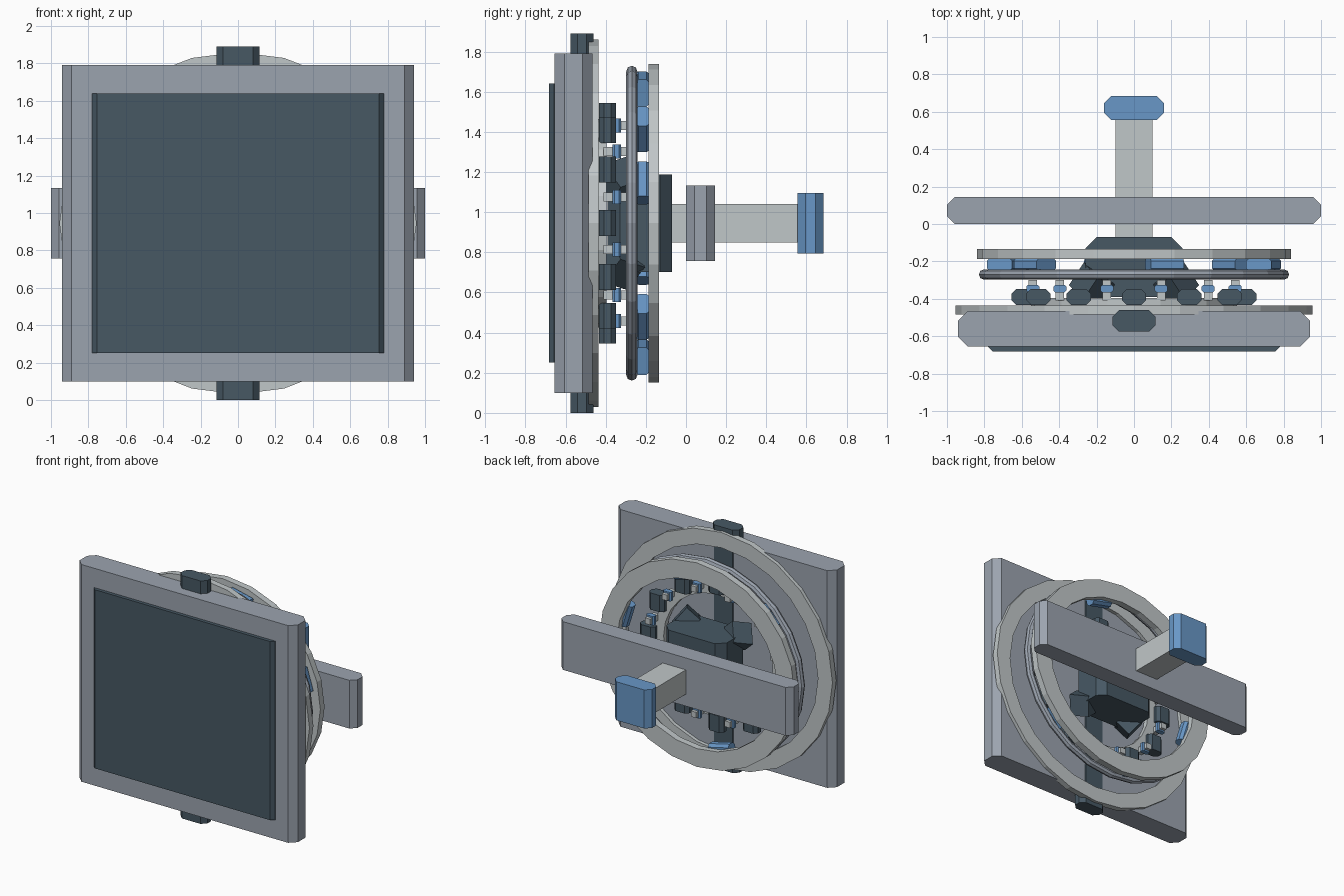
import bpy, bmesh, math
from mathutils import Matrix, Vector, Euler

if "Cube" in bpy.data.objects:
    bpy.data.objects.remove(bpy.data.objects["Cube"])

CZ = 0.945      # height of the common axis
SQ = 0.945      # rings are slightly squashed in height


def mat(name, rgb):
    m = bpy.data.materials.new(name)
    m.diffuse_color = (*rgb, 1)
    m.use_nodes = True
    m.node_tree.nodes["Principled BSDF"].inputs["Base Color"].default_value = m.diffuse_color
    return m


DARK = mat("dark slate", (0.063, 0.098, 0.127))
GRAY = mat("mid gray", (0.33, 0.37, 0.43))
LIGHT = mat("light gray", (0.53, 0.57, 0.58))
BLUE = mat("steel blue", (0.14, 0.31, 0.57))


def make(name, bm, material, matrix=None):
    if matrix is not None:
        bm.transform(matrix)
    bmesh.ops.recalc_face_normals(bm, faces=bm.faces)
    me = bpy.data.meshes.new(name)
    bm.to_mesh(me)
    bm.free()
    me.materials.append(material)
    ob = bpy.data.objects.new(name, me)
    bpy.context.collection.objects.link(ob)
    return ob


def block(name, size, loc, material, chamfer=0.0, rot=(0, 0, 0)):
    """Box whose four upright edges are chamfered."""
    hx, hy, hz = (s / 2 for s in size)
    c = chamfer
    if c:
        pts = [(hx, hy - c), (hx - c, hy), (c - hx, hy), (-hx, hy - c),
               (-hx, c - hy), (c - hx, -hy), (hx - c, -hy), (hx, c - hy)]
    else:
        pts = [(hx, hy), (-hx, hy), (-hx, -hy), (hx, -hy)]
    bm = bmesh.new()
    face = bm.faces.new([bm.verts.new((x, y, -hz)) for x, y in pts])
    ext = bmesh.ops.extrude_face_region(bm, geom=[face])
    top = [v for v in ext["geom"] if isinstance(v, bmesh.types.BMVert)]
    bmesh.ops.translate(bm, verts=top, vec=(0, 0, 2 * hz))
    m = Matrix.Translation(Vector(loc)) @ Euler(rot).to_matrix().to_4x4()
    return make(name, bm, material, m)


def ring(name, section, material, sides=24, squash=SQ):
    """Sweep a closed (radius, y) section around the y axis."""
    bm = bmesh.new()
    loops = []
    for i in range(sides):
        a = math.tau * i / sides
        loops.append([bm.verts.new((r * math.cos(a), y, CZ + r * math.sin(a) * squash))
                      for r, y in section])
    n = len(section)
    for i in range(sides):
        p, q = loops[i], loops[(i + 1) % sides]
        for j in range(n):
            k = (j + 1) % n
            bm.faces.new((p[j], p[k], q[k], q[j]))
    return make(name, bm, material)


def flat_section(r0, r1, y0, y1):
    return [(r0, y0), (r1, y0), (r1, y1), (r0, y1)]


# Front panel, screen and vertical mounting bar
block("panel", (1.88, 0.19, 1.69), (0, -0.56, CZ), GRAY, 0.05)
block("screen", (1.56, 0.10, 1.39), (0, -0.632, CZ), DARK, 0.025)
block("mounting_bar", (0.23, 0.115, 1.89), (0, -0.5175, CZ), DARK, 0.035)

# Rings
ring("large_ring", flat_section(0.83, 0.955, -0.485, -0.437), LIGHT, squash=0.958)
ring("inner_ring", flat_section(0.47, 0.55, -0.435, -0.395), LIGHT)
ring("rear_ring", flat_section(0.69, 0.84, -0.187, -0.135), LIGHT)
ring("round_ring", [(0.80 + 0.03 * math.cos(math.tau * k / 8),
                     -0.27 + 0.028 * math.sin(math.tau * k / 8)) for k in range(8)], GRAY)

# Blue spacers between the round ring and the rear ring
for k in range(6):
    a = math.radians(17 + 60 * k)
    block(f"spacer_{k + 1}", (0.14, 0.08, 0.18),
          (0.725 * math.cos(a), -0.217, CZ + 0.685 * math.sin(a)), BLUE, 0.02, (0, -a, 0))

# Dark blocks, with blue knobs on light stems between them
for k in range(12):
    a = math.radians(30 * k)
    block(f"dark_block_{k + 1}", (0.13, 0.085, 0.13),
          (0.59 * math.cos(a), -0.39, CZ + 0.535 * math.sin(a)), DARK, 0.025)
    a += math.radians(15)
    x, z = 0.56 * math.cos(a), CZ + 0.505 * math.sin(a)
    block(f"knob_{k + 1}", (0.07, 0.04, 0.07), (x, -0.345, z), BLUE, 0.01)
    block(f"knob_stem_{k + 1}", (0.045, 0.11, 0.045), (x, -0.355, z), LIGHT)

# Hub with four tilted struts
block("hub", (0.52, 0.32, 0.485), (0, -0.23, CZ), DARK, 0.06)
for sx in (-1, 1):
    for sz in (-1, 1):
        block("hub_strut", (0.13, 0.15, 0.16), (sx * 0.225, -0.325, CZ + sz * 0.215), DARK, 0,
              (sz * 0.35, math.radians(-40) * sx * sz, sx * 0.35))

# Rear stem, crossbar and end block
block("stem", (0.20, 0.70, 0.19), (0, 0.22, CZ), LIGHT)
block("crossbar", (2.0, 0.145, 0.375), (0, 0.0725, CZ), GRAY, 0.042)
block("end_block", (0.32, 0.13, 0.30), (0, 0.62, CZ), BLUE, 0.04)
